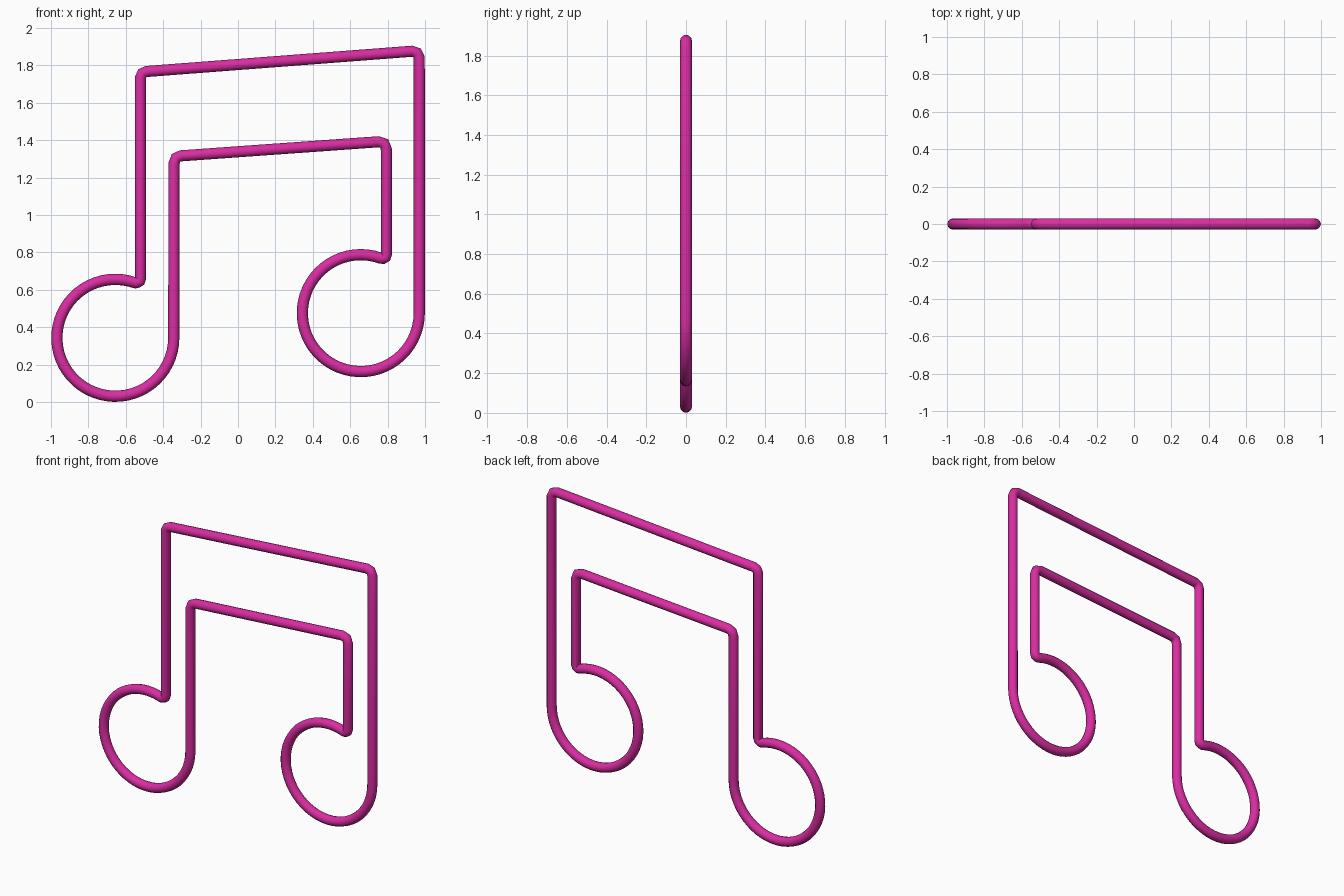
import bpy
from math import sin, cos, radians

if "Cube" in bpy.data.objects:
    bpy.data.objects.remove(bpy.data.objects["Cube"])

RADIUS = 0.03


def note_head(cx, cz, r=0.3125, steps=44):
    """Loop from the right side, down and round to just short of the stem."""
    angles = [radians(-290 * i / steps) for i in range(steps + 1)]
    return [(cx + r * cos(a), cz + r * sin(a)) for a in angles]


# One closed centre line (x, z), running round the whole outline
path = []
# outer beam with its rounded corners
path += [(-0.521, 1.735), (-0.512, 1.757), (-0.488, 1.767)]
path += [(0.93, 1.875), (0.958, 1.867), (0.969, 1.84)]
# right head, then up the short inner stem
path += note_head(0.6565, 0.475)
path += [(0.778, 0.768), (0.789, 0.774), (0.793, 0.79)]
# inner beam, right to left
path += [(0.793, 1.35), (0.783, 1.382), (0.75, 1.391)]
path += [(-0.305, 1.316), (-0.332, 1.305), (-0.342, 1.275)]
# left head, then up to the outer stem
path += note_head(-0.656, 0.343)
path += [(-0.536, 0.640), (-0.525, 0.646), (-0.521, 0.662)]

curve = bpy.data.curves.new("note_outline", 'CURVE')
curve.dimensions = '3D'
curve.bevel_depth = RADIUS
curve.bevel_resolution = 4
spline = curve.splines.new('POLY')
spline.points.add(len(path) - 1)
for p, (x, z) in zip(spline.points, path):
    p.co = (x, 0, z, 1)
spline.use_cyclic_u = True

tube = bpy.data.objects.new("note_outline", curve)
bpy.context.collection.objects.link(tube)

# Pink colour
pink = bpy.data.materials.new("pink")
pink.diffuse_color = (0.70, 0.026, 0.36, 1)
pink.use_nodes = True
pink.node_tree.nodes["Principled BSDF"].inputs["Base Color"].default_value = pink.diffuse_color
curve.materials.append(pink)

# Turn into a smooth mesh
bpy.context.view_layer.objects.active = tube
tube.select_set(True)
bpy.ops.object.convert(target='MESH')
bpy.ops.object.shade_smooth()
